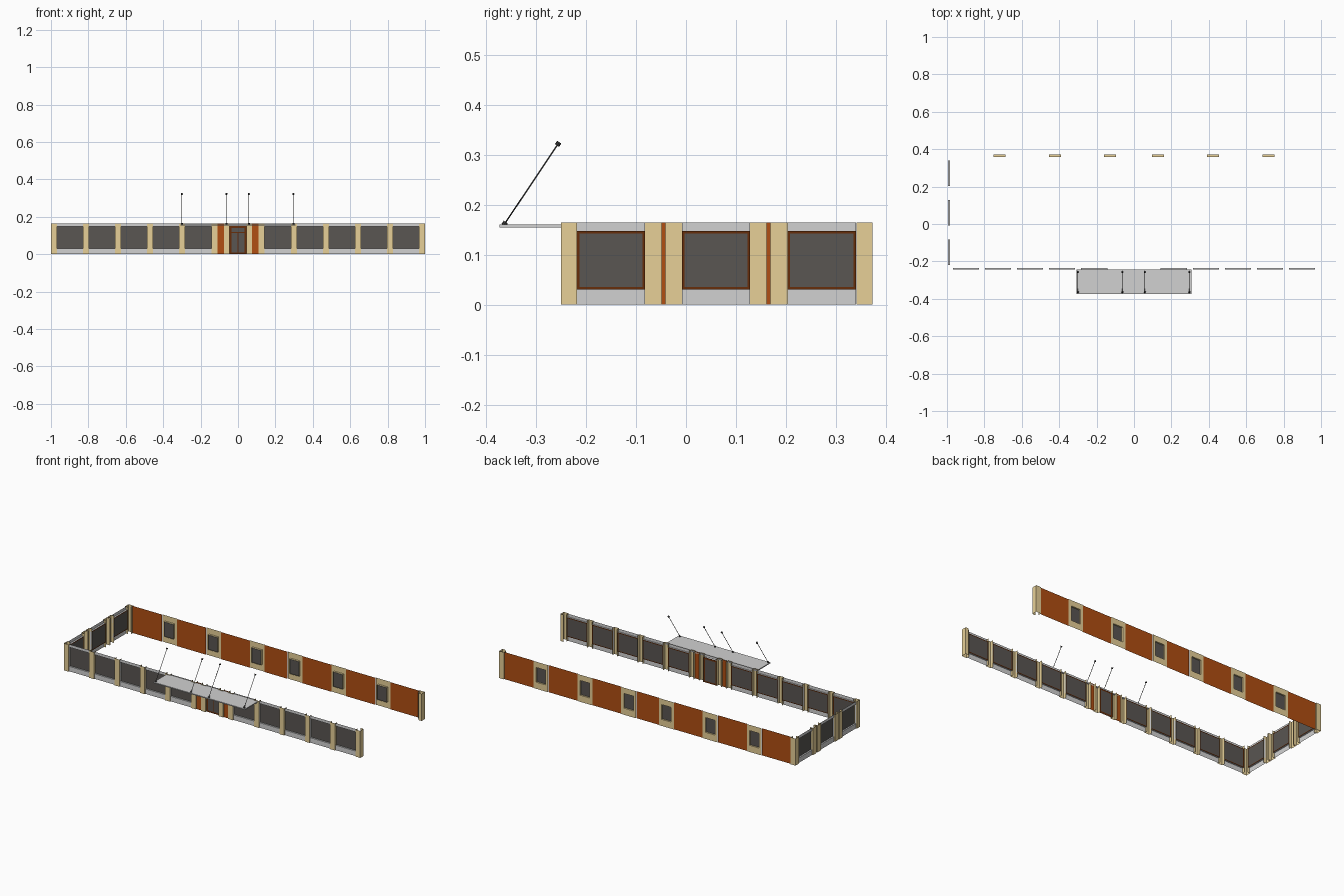
import bpy, bmesh, math
from mathutils import Vector

if "Cube" in bpy.data.objects:
    bpy.data.objects.remove(bpy.data.objects["Cube"])

def mat(name, c):
    m = bpy.data.materials.new(name)
    m.diffuse_color = (*c, 1)
    m.use_nodes = True
    m.node_tree.nodes["Principled BSDF"].inputs["Base Color"].default_value = m.diffuse_color
    return m

BEIGE = mat("sandstone", (0.80, 0.63, 0.31))
BRICK = mat("rust_brick", (0.44, 0.077, 0.006))
GREY = mat("light_concrete", (0.64, 0.64, 0.64))
GLASS = mat("dark_glass", (0.10, 0.092, 0.085))
BROWN = mat("brown_frame", (0.135, 0.027, 0.003))
METAL = mat("black_metal", (0.04, 0.04, 0.04))
H = 0.165

# Wall frames: u runs along the wall, d is depth inward from the outer plane
def front(u, d, z): return (u, -0.25 + d, z)
def left(u, d, z): return (-1 + d, u, z)
def right(u, d, z): return (1 - d, u, z)
def back(u, d, z): return (u, 0.373 - d, z)

def build(name, fr, quads, m):
    bm = bmesh.new()
    for q in quads:
        bm.faces.new([bm.verts.new(fr(*p)) for p in q])
    bmesh.ops.remove_doubles(bm, verts=bm.verts, dist=1e-5)
    bmesh.ops.recalc_face_normals(bm, faces=bm.faces)
    me = bpy.data.meshes.new(name)
    bm.to_mesh(me)
    bm.free()
    me.materials.append(m)
    ob = bpy.data.objects.new(name, me)
    bpy.context.collection.objects.link(ob)
    return ob

def panel(u0, u1, z0, z1, d):
    return [(u0, d, z0), (u1, d, z0), (u1, d, z1), (u0, d, z1)]

def ring(a, b, z0, z1, u0, u1, w0, w1, d):
    # flat surround a..b with an opening u0..u1 / w0..w1
    q = []
    if w0 > z0: q.append(panel(a, b, z0, w0, d))
    if z1 > w1: q.append(panel(a, b, w1, z1, d))
    if u0 > a: q.append(panel(a, u0, w0, w1, d))
    if b > u1: q.append(panel(u1, b, w0, w1, d))
    return q

def reveal(u0, u1, z0, z1, d0, d1):
    c = [(u0, z0), (u1, z0), (u1, z1), (u0, z1)]
    return [[(c[i][0], d0, c[i][1]), (c[j][0], d0, c[j][1]),
             (c[j][0], d1, c[j][1]), (c[i][0], d1, c[i][1])]
            for i, j in ((0, 1), (1, 2), (2, 3), (3, 0))]

def pillar(name, fr, u0, u1, m=BEIGE, d=0.0, depth=0.02):
    build(name, fr, [panel(u0, u1, 0, H, d),
                     [(u0, d, 0), (u0, depth, 0), (u0, depth, H), (u0, d, H)],
                     [(u1, d, 0), (u1, depth, 0), (u1, depth, H), (u1, d, H)]], m)

def window(name, fr, a, b, z0=0.03, z1=0.147):
    # concrete bands with deep sill, glass, and brown frame on the inside
    build(name + "_surround", fr, ring(a, b, 0, H, a, b, z0, z1, 0.006)
          + reveal(a, b, z0, z1, 0.006, 0.016), GREY)
    build(name + "_glass", fr, [panel(a, b, z0, z1, 0.0145)], GLASS)
    build(name + "_frame", fr, ring(a, b, z0, z1, a + .005, b - .005, z0 + .005, z1 - .005, 0.016), BROWN)

# Front wall: five bays each side of the door
edges = [0.984, 0.813, 0.642, 0.471, 0.300, 0.125]
W = 0.016
for s in (-1, 1):
    side = "left" if s < 0 else "right"
    for i, c in enumerate(edges):
        if i:
            pillar(f"front_pillar_{side}_{i}", front, s * c - W, s * c + W)
            lo, hi = sorted((s * (edges[i - 1] - W), s * (c + W)))
            window(f"front_window_{side}_{i}", front, lo, hi)
    lo, hi = sorted((s * 0.075, s * 0.109))
    build(f"entrance_brick_{side}", front, [panel(lo, hi, 0, H, 0.006)], BRICK)
    lo, hi = sorted((s * 0.045, s * 0.075))
    pillar(f"entrance_pillar_{side}", front, lo, hi)

# Entrance door: brown frame on both faces with glass between
build("door_lintel", front, [panel(-.045, .045, .15, H, .006)], GREY)
build("door_frame", front, ring(-.045, .045, 0, .15, -.036, .036, .009, .141, .011)
      + [panel(-.003, .003, .009, .113, .011), panel(-.036, .036, .113, .119, .011)], BROWN)
build("door_glass", front, [panel(-.045, .045, 0, .15, .0135)], GLASS)
build("door_frame_inside", front, ring(-.045, .045, 0, .15, -.036, .036, .009, .141, .016), BROWN)

# Left wall: three windows separated by paired pillars and a brick strip
for i, (a, b) in enumerate([(-.218, -.082), (-.008, .128), (.203, .340)]):
    window(f"side_window_{i}", left, a, b)
for i, (a, b) in enumerate([(-.082, -.008), (.128, .203)]):
    m = (a + b) / 2
    pillar(f"side_pillar_{i}_a", left, a, m - .004)
    pillar(f"side_pillar_{i}_b", left, m + .004, b)
    build(f"side_brick_strip_{i}", left, [panel(m - .004, m + .004, 0, H, .006)], BRICK)

# Corner pillars, two outer faces with short returns
for s, fr, nm in ((-1, left, "left"), (1, right, "right")):
    lo, hi = sorted((s * 0.968, s * 1.0))
    for wf, wn, a, b in ((front, "front", -.25, -.218), (back, "back", .341, .373)):
        pillar(f"corner_{wn}_{nm}", wf, lo, hi)
        pillar(f"corner_{wn}_{nm}_side", fr, a, b)

# Back wall: brick with six windows in stone panels
centres = [-.72, -.422, -.128, .128, .422, .72]
start = -0.968
for i, c in enumerate(centres + [None]):
    end = 0.968 if c is None else c - .05
    build(f"back_brick_{i}", back, [panel(start, end, 0, H, .005)], BRICK)
    if c is None:
        break
    build(f"back_window_panel_{i}", back, ring(c - .05, c + .05, 0, H, c - .032, c + .032, .04, .13, .002)
          + reveal(c - .032, c + .032, .04, .13, .002, .014), BEIGE)
    build(f"back_window_glass_{i}", back, [panel(c - .032, c + .032, .04, .13, .011)], GLASS)
    start = c + .05

# Canopy slab
bpy.ops.mesh.primitive_cube_add(size=1, location=(0, -.3085, .157))
ob = bpy.context.object
ob.name = "canopy"
ob.scale = (.616, .129, .006)
ob.data.materials.append(GREY)

# Canopy tie rods with end brackets
for i, x in enumerate((-.3, -.062, .058, .296)):
    p, q = Vector((x, -.363, .162)), Vector((x, -.256, .322))
    v = q - p
    rot = v.to_track_quat('Z', 'Y').to_euler()
    bpy.ops.mesh.primitive_cylinder_add(vertices=8, radius=.0014, depth=v.length, location=(p + q) / 2, rotation=rot)
    bpy.context.object.name = f"tie_rod_{i}"
    bpy.context.object.data.materials.append(METAL)
    for k, e in enumerate((p, q)):
        bpy.ops.mesh.primitive_cylinder_add(vertices=8, radius=.005, depth=.008, location=e, rotation=rot)
        bpy.context.object.name = f"rod_bracket_{i}_{k}"
        bpy.context.object.data.materials.append(METAL)
